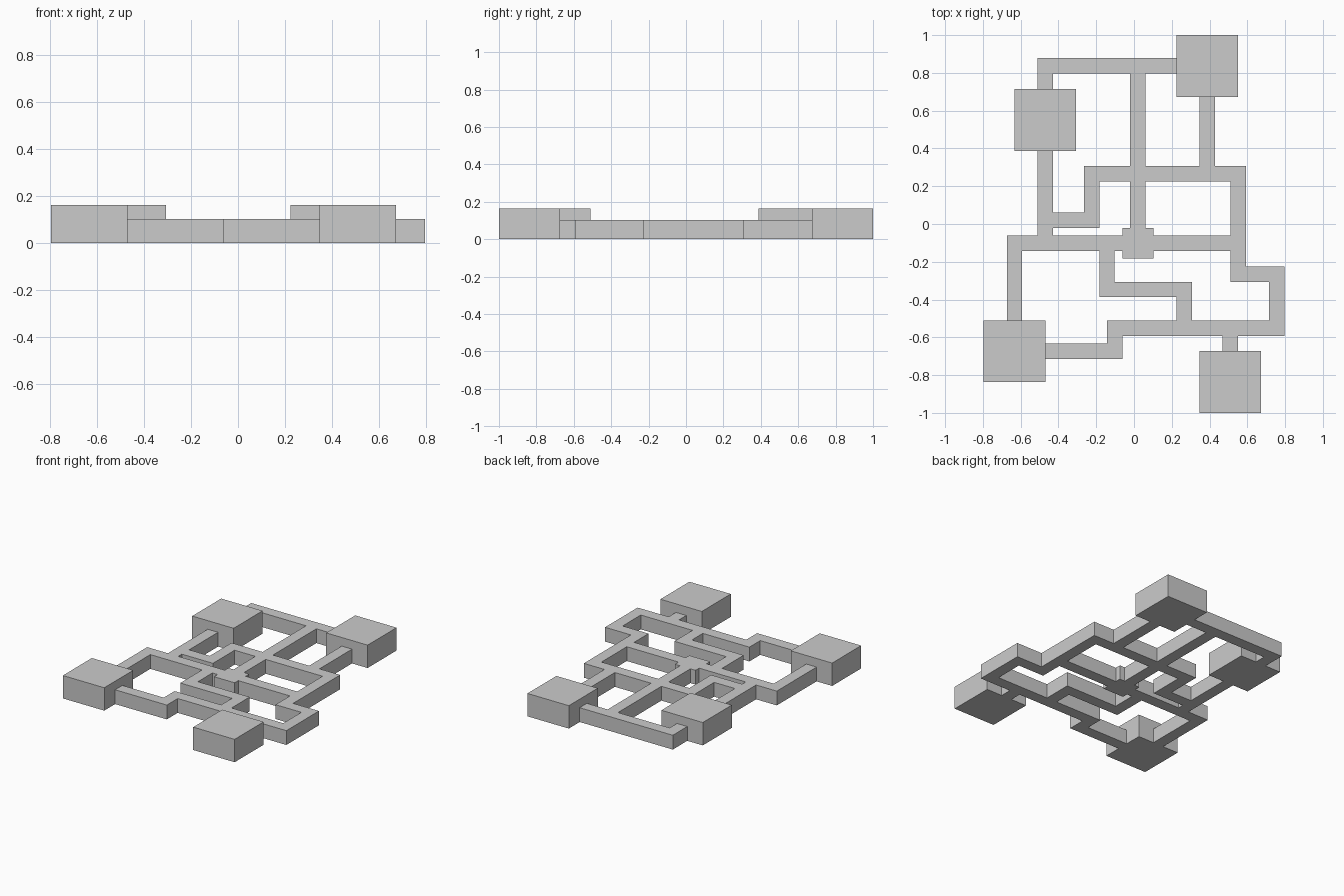
import bpy, bmesh

if "Cube" in bpy.data.objects:
    bpy.data.objects.remove(bpy.data.objects["Cube"])

U = 2 / 49                      # plan grid unit: 39 x 49 cells
ROOM_H, HALL_H = 4 * U, 2.5 * U


def px(i):
    return (i - 19.5) * U


def py(j):
    return (j - 24.5) * U


def slab(name, rects, height):
    """Extrude the union of plan rectangles (x0, y0, x1, y1) into one solid."""
    xs = sorted({v for r in rects for v in (r[0], r[2])})
    ys = sorted({v for r in rects for v in (r[1], r[3])})
    bm = bmesh.new()
    verts = {}

    def vert(i, j):
        if (i, j) not in verts:
            verts[i, j] = bm.verts.new((px(i), py(j), 0))
        return verts[i, j]

    for x0, x1 in zip(xs, xs[1:]):
        for y0, y1 in zip(ys, ys[1:]):
            if any(r[0] <= x0 and x1 <= r[2] and r[1] <= y0 and y1 <= r[3] for r in rects):
                bm.faces.new([vert(x0, y0), vert(x1, y0), vert(x1, y1), vert(x0, y1)])
    base = bm.faces[:]
    ext = bmesh.ops.extrude_face_region(bm, geom=base, use_keep_orig=True)
    for g in ext["geom"]:
        if isinstance(g, bmesh.types.BMVert):
            g.co.z = height
    bmesh.ops.recalc_face_normals(bm, faces=bm.faces[:])
    me = bpy.data.meshes.new(name)
    bm.to_mesh(me)
    bm.free()
    ob = bpy.data.objects.new(name, me)
    bpy.context.collection.objects.link(ob)
    return ob


def along_x(y, x0, x1):
    return (x0, y, x1, y + 2)


def along_y(x, y0, y1):
    return (x, y0, x + 2, y1)


# Four square rooms, 8 cells wide
for name, x, y in (("room_back_right", 25, 41), ("room_back_left", 4, 34),
                   ("room_front_left", 0, 4), ("room_front_right", 28, 0)):
    slab(name, [(x, y, x + 8, y + 8)], ROOM_H)

# Connected corridors, 2 cells wide, with the small central hub
slab("corridors", [
    # back section
    along_x(44, 7, 25), along_y(7, 42, 46), along_y(19, 24, 46), along_y(28, 32, 41),
    # middle section
    along_y(7, 23, 34), along_x(24, 7, 15), along_y(13, 24, 32),
    along_x(30, 13, 34), along_x(21, 3, 34), along_y(32, 17, 32),
    # front section
    along_y(3, 12, 23), along_y(15, 15, 21), along_x(15, 15, 27), along_y(25, 12, 17),
    along_x(17, 32, 39), along_y(37, 10, 19), along_x(10, 16, 39),
    along_y(16, 7, 12), along_x(7, 8, 18), along_y(31, 8, 10),
    # hub
    (18, 20, 22, 24),
], HALL_H)
